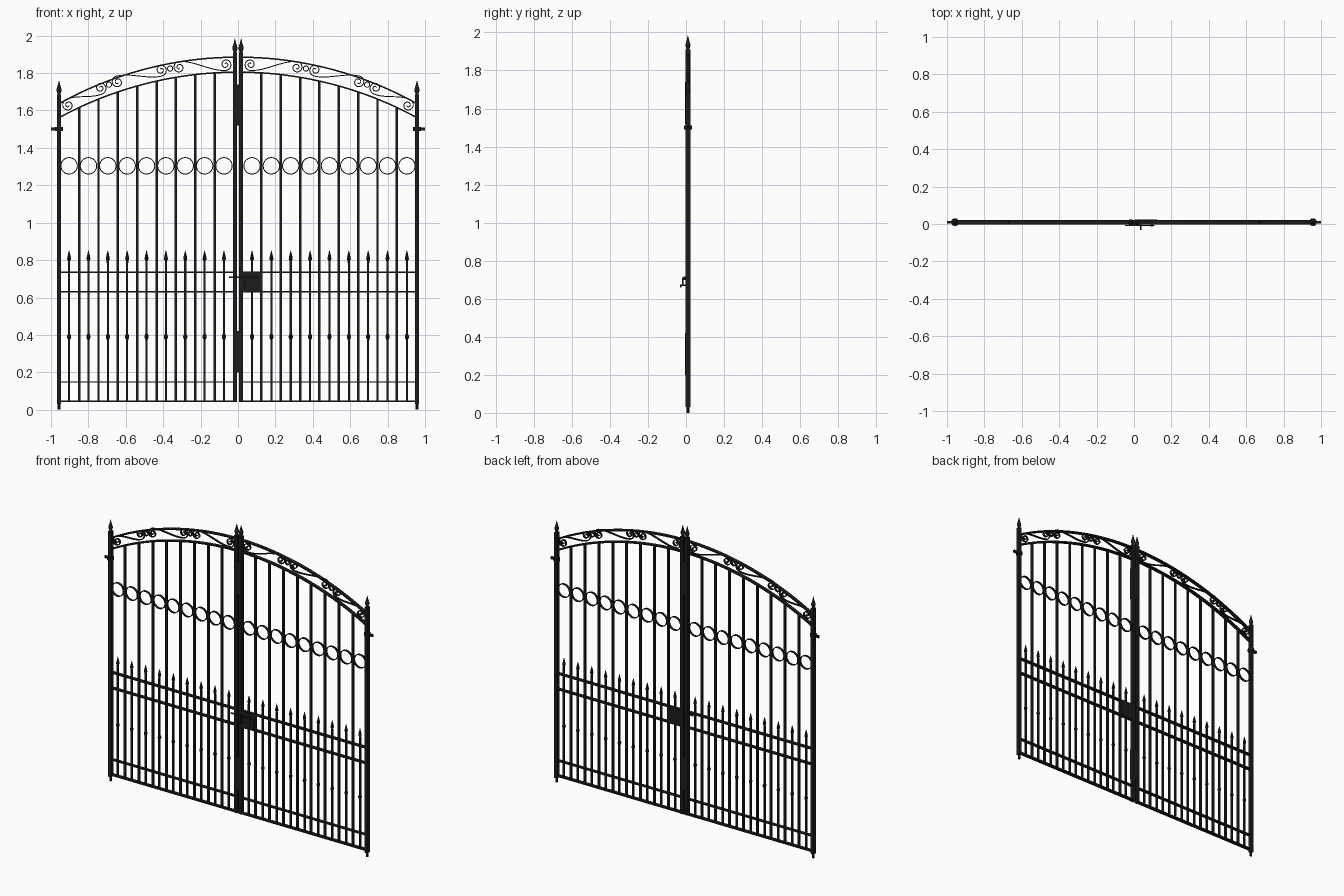
import bpy, bmesh, math
from mathutils import Matrix, Vector

if "Cube" in bpy.data.objects:
    bpy.data.objects.remove(bpy.data.objects["Cube"])

GY = 0.010  # centre plane of the gate in y


def material(name, rgb):
    m = bpy.data.materials.new(name)
    m.diffuse_color = (*rgb, 1)
    m.use_nodes = True
    m.node_tree.nodes["Principled BSDF"].inputs["Base Color"].default_value = m.diffuse_color
    return m


BLACK = material("black_iron", (0.012, 0.012, 0.012))


def finish(name, bm, mirror=True, smooth=False):
    bmesh.ops.recalc_face_normals(bm, faces=bm.faces)
    me = bpy.data.meshes.new(name)
    bm.to_mesh(me)
    bm.free()
    ob = bpy.data.objects.new(name, me)
    bpy.context.collection.objects.link(ob)
    me.materials.append(BLACK)
    if mirror:
        ob.modifiers.new("mirror", 'MIRROR').use_axis[0] = True
    if smooth:
        bpy.ops.object.select_all(action='DESELECT')
        bpy.context.view_layer.objects.active = ob
        ob.select_set(True)
        bpy.ops.object.shade_smooth_by_angle(angle=math.radians(35))
    return ob


def box(bm, x0, x1, y0, y1, z0, z1):
    m = Matrix.Translation(((x0 + x1) / 2, (y0 + y1) / 2, (z0 + z1) / 2)) @ \
        Matrix.Diagonal((x1 - x0, y1 - y0, z1 - z0, 1))
    bmesh.ops.create_cube(bm, size=1, matrix=m)


def bar(bm, x, z0, z1, w, d=None):
    d = d or w
    box(bm, x - w / 2, x + w / 2, GY - d / 2, GY + d / 2, z0, z1)


def lathe(bm, x, z, profile, n=10):
    rings = [[bm.verts.new((x + r * math.cos(2 * math.pi * i / n),
                            GY + r * math.sin(2 * math.pi * i / n), z + h))
              for i in range(n)] for r, h in profile]
    for a, b in zip(rings, rings[1:]):
        for i in range(n):
            j = (i + 1) % n
            bm.faces.new((a[i], a[j], b[j], b[i]))
    bm.faces.new(rings[0])
    bm.faces.new(rings[-1])


def strip(bm, pts, thick, depth, closed=False):
    """Flat bar bent along a path in the xz plane."""
    n, rings = len(pts), []
    for i, p in enumerate(pts):
        a = pts[(i - 1) % n] if closed else pts[max(i - 1, 0)]
        b = pts[(i + 1) % n] if closed else pts[min(i + 1, n - 1)]
        t = (Vector(b) - Vector(a)).normalized() * thick / 2
        rings.append([bm.verts.new((p[0] - s * t.y, GY + e * depth / 2, p[1] + s * t.x))
                      for s, e in ((-1, -1), (1, -1), (1, 1), (-1, 1))])
    for i in range(n if closed else n - 1):
        a, b = rings[i], rings[(i + 1) % n]
        for k in range(4):
            bm.faces.new((a[k], a[(k + 1) % 4], b[(k + 1) % 4], b[k]))
    if not closed:
        bm.faces.new(rings[0])
        bm.faces.new(rings[-1])


def circle(cx, cz, r, n):
    return [(cx + r * math.cos(2 * math.pi * i / n), cz + r * math.sin(2 * math.pi * i / n))
            for i in range(n)]


def arch(x, rise, top):
    """Height of a circular arch of half width 0.95."""
    r = (0.95 ** 2 + rise ** 2) / (2 * rise)
    return top - r + math.sqrt(r * r - x * x)


def lower(x):
    return arch(x, 0.24, 1.805)


# posts: outer pair with a foot pin, inner pair meeting at the middle
bm = bmesh.new()
bar(bm, -0.957, 0.03, 1.685, 0.022, 0.026)
lathe(bm, -0.957, 0, [(0.008, 0), (0.008, 0.03)])
finish("outer_posts", bm)
bm = bmesh.new()
bar(bm, -0.0165, 0.04, 1.91, 0.022, 0.026)
finish("inner_posts", bm)

# pointed finials on the posts
FINIAL = [(0.011, -0.005), (0.008, 0.01), (0.014, 0.025), (0.0135, 0.033),
          (0.006, 0.058), (0.001, 0.08)]
bm = bmesh.new()
lathe(bm, -0.957, 1.68, FINIAL)
lathe(bm, -0.0165, 1.904, FINIAL)
finish("post_finials", bm, smooth=True)

# straight rails
bm = bmesh.new()
for z, t in ((0.046, 0.009), (0.148, 0.006), (0.63, 0.008), (0.735, 0.008)):
    box(bm, -0.95, -0.02, GY - 0.012, GY + 0.012, z - t / 2, z + t / 2)
finish("rails", bm)

# two arched rails
bm = bmesh.new()
xs = [-0.95 + 0.93 * i / 32 for i in range(33)]
strip(bm, [(x, lower(x)) for x in xs], 0.008, 0.024)
strip(bm, [(x, arch(x, 0.245, 1.885)) for x in xs], 0.008, 0.024)
finish("arched_rails", bm, smooth=True)

# long bars up to the arch
bm = bmesh.new()
for i in range(8):
    x = -0.125 - 0.1035 * i
    bar(bm, x, 0.045, lower(x), 0.013)
finish("long_bars", bm)

# short bars with collar and spear head, and a ring above each one
bars, heads, rings = bmesh.new(), bmesh.new(), bmesh.new()
for i in range(9):
    x = -0.075 - 0.1035 * i
    bar(bars, x, 0.045, 0.795, 0.011)
    lathe(heads, x, 0.39, [(0.006, -0.016), (0.011, -0.004), (0.011, 0.004), (0.006, 0.016)], 8)
    lathe(heads, x, 0.785, [(0.006, 0), (0.006, 0.012), (0.011, 0.02), (0.009, 0.032),
                            (0.005, 0.05), (0.001, 0.066)], 8)
    strip(rings, circle(x, 1.304, 0.044, 32), 0.005, 0.014, True)
finish("short_bars", bars)
finish("spear_heads", heads, smooth=True)
finish("rings", rings, smooth=True)


# scrollwork between the arched rails
def s_scroll(a, b, r):
    a, b = Vector(a), Vector(b)
    u = (b - a).normalized()
    v, L, turns = Vector((-u.y, u.x)), (b - a).length, 1.6
    half = []
    for i in range(33):
        k = i / 32
        ang = math.pi / 2 + 2 * math.pi * turns * (1 - k)
        rad = 0.006 + (r - 0.006) * k
        half.append((rad * math.cos(ang), rad * math.sin(ang)))
    mid = []
    for i in range(1, 16):
        k = i / 16
        mid.append((L * k, r * (1 - 2 * k * k * (3 - 2 * k))))
    pts = half + mid + [(L - p, -q) for p, q in reversed(half)]
    return [tuple(a + u * p + v * q) for p, q in pts]


bm = bmesh.new()
for a, b in (((-0.908, 1.628), (-0.735, 1.720)),
             ((-0.644, 1.752), (-0.412, 1.816)),
             ((-0.314, 1.830), (-0.066, 1.846))):
    strip(bm, s_scroll(a, b, 0.032), 0.005, 0.014)
for c in ((-0.690, 1.738), (-0.363, 1.824)):
    strip(bm, circle(*c, 0.014, 20), 0.005, 0.014, True)
finish("scrolls", bm, smooth=True)

# hinge collars with pins on the outer posts
bm = bmesh.new()
lathe(bm, -0.957, 1.491, [(0.021, 0), (0.021, 0.02)], 16)
box(bm, -1.0, -0.965, GY - 0.006, GY + 0.006, 1.493, 1.509)
finish("hinges", bm, smooth=True)

# cover plates closing the gap in the middle
bm = bmesh.new()
for z0, z1 in ((1.52, 1.74), (0.2, 0.42)):
    box(bm, -0.026, 0.026, GY - 0.016, GY + 0.012, z0, z1)
finish("middle_plates", bm, mirror=False)

# lock case
bm = bmesh.new()
box(bm, 0.022, 0.122, GY - 0.013, GY + 0.013, 0.632, 0.735)
finish("lock_case", bm, mirror=False)

# sliding bolt with brackets, and a curled pull handle
bm = bmesh.new()
box(bm, -0.048, 0.11, -0.012, -0.005, 0.704, 0.712)
for x in (0.035, 0.095):
    box(bm, x - 0.006, x + 0.006, -0.014, 0.0, 0.699, 0.717)
box(bm, 0.032, 0.04, -0.031, 0.0, 0.668, 0.675)
box(bm, 0.032, 0.04, -0.031, -0.024, 0.66, 0.675)
box(bm, 0.032, 0.04, -0.02, -0.013, 0.672, 0.712)
finish("bolt_and_handle", bm, mirror=False)
